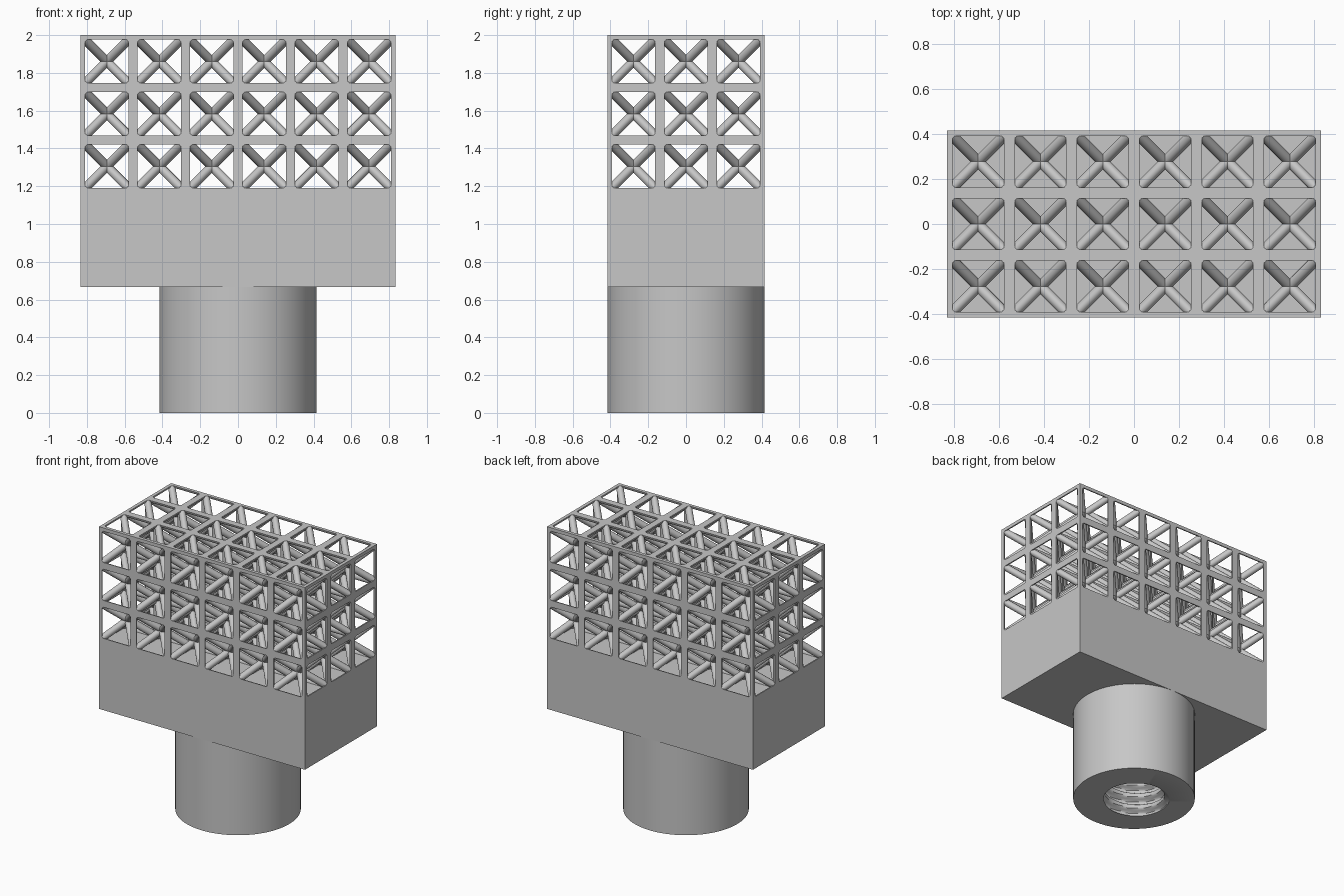
import bpy, bmesh, math
from mathutils import Vector

if "Cube" in bpy.data.objects:
    bpy.data.objects.remove(bpy.data.objects["Cube"], do_unlink=True)

CELL = 5 / 18                        # lattice pitch
COUNT = (6, 3, 3)                    # cells along x, y, z
HALF_X, HALF_Y = 3 * CELL, 1.5 * CELL
FLOOR, TOP, BASE = 2 - 3 * CELL, 2.0, 2 / 3
ORIGIN = Vector((-HALF_X, -HALF_Y, FLOOR))
STRUT = 0.0245

grey = bpy.data.materials.new("light grey")
grey.use_nodes = True
COLOUR = (0.57, 0.57, 0.57, 1)
grey.diffuse_color = COLOUR
grey.node_tree.nodes["Principled BSDF"].inputs["Base Color"].default_value = COLOUR


def finish(bm, name, angle=35):
    bmesh.ops.recalc_face_normals(bm, faces=bm.faces[:])
    mesh = bpy.data.meshes.new(name)
    bm.to_mesh(mesh)
    bm.free()
    mesh.materials.append(grey)
    obj = bpy.data.objects.new(name, mesh)
    bpy.context.collection.objects.link(obj)
    bpy.ops.object.select_all(action='DESELECT')
    obj.select_set(True)
    bpy.context.view_layer.objects.active = obj
    bpy.ops.object.shade_smooth_by_angle(angle=math.radians(angle))
    return obj


def rod(bm, a, b, extra):
    """Round strut from a to b, lengthened at both ends."""
    d = b - a
    matrix = d.to_track_quat('Z', 'Y').to_matrix().to_4x4()
    matrix.translation = (a + b) / 2
    bmesh.ops.create_cone(bm, cap_ends=True, segments=20, radius1=STRUT,
                          radius2=STRUT, depth=d.length + 2 * extra, matrix=matrix)


def clip(bm, point, normal):
    """Trim everything beyond a plane and cap the cut ends."""
    bmesh.ops.bisect_plane(bm, geom=bm.verts[:] + bm.edges[:] + bm.faces[:], dist=1e-5,
                           plane_co=point, plane_no=normal, clear_outer=True)
    bmesh.ops.holes_fill(bm, edges=[e for e in bm.edges if e.is_boundary], sides=0)


def clip_to_box(bm):
    for axis in range(3):
        n = Vector((0, 0, 0))
        n[axis] = 1
        clip(bm, ORIGIN, -n)
        clip(bm, Vector((HALF_X, HALF_Y, TOP)), n)


# Solid lower block
bm = bmesh.new()
bmesh.ops.create_cube(bm, size=1)
for v in bm.verts:
    v.co = Vector((v.co.x * 2 * HALF_X, v.co.y * 2 * HALF_Y,
                   FLOOR if v.co.z > 0 else BASE))
finish(bm, "solid_block")

# Straight lattice bars along every cell edge
bm = bmesh.new()
for axis in range(3):
    u, w = (axis + 1) % 3, (axis + 2) % 3
    for i in range(COUNT[u] + 1):
        for j in range(COUNT[w] + 1):
            a = ORIGIN.copy()
            a[u] += i * CELL
            a[w] += j * CELL
            b = a.copy()
            b[axis] += COUNT[axis] * CELL
            rod(bm, a, b, 0.05)
clip_to_box(bm)
finish(bm, "lattice_bars")

# Diagonal struts crossing at the centre of each cell
bm = bmesh.new()
for i in range(COUNT[0]):
    for j in range(COUNT[1]):
        for k in range(COUNT[2]):
            centre = ORIGIN + Vector((i + 0.5, j + 0.5, k + 0.5)) * CELL
            for sx in (-1, 1):
                for sy in (-1, 1):
                    half = Vector((sx, sy, 1)) * CELL / 2
                    rod(bm, centre - half, centre + half, 1.6 * STRUT)
clip_to_box(bm)
finish(bm, "lattice_diagonals")

# Round socket with a helical thread inside
SEGMENTS, RADIUS, DEPTH, PITCH, STEPS = 64, HALF_Y, 0.6, 0.09, 12
CREST, ROOT = 0.208, 0.245


def thread_radius(z, turn):
    phase = (z / PITCH - turn) % 1
    ramp = min(1, max(0, (abs(phase - 0.5) - 0.12) / 0.22))
    return ROOT + (CREST - ROOT) * ramp


bm = bmesh.new()
rows = round(DEPTH / PITCH * STEPS)
rings = [[(RADIUS, BASE)] * SEGMENTS, [(RADIUS, 0)] * SEGMENTS]
for r in range(rows + 1):
    z = DEPTH * r / rows
    rings.append([(thread_radius(z, s / SEGMENTS), z) for s in range(SEGMENTS)])
verts = []
for ring in rings:
    verts.append([bm.verts.new((rad * math.cos(math.tau * s / SEGMENTS),
                                rad * math.sin(math.tau * s / SEGMENTS), z))
                  for s, (rad, z) in enumerate(ring)])
for lower, upper in zip(verts, verts[1:]):
    for s in range(SEGMENTS):
        t = (s + 1) % SEGMENTS
        bm.faces.new((lower[s], lower[t], upper[t], upper[s]))
bm.faces.new(verts[0])
bm.faces.new(verts[-1])
finish(bm, "threaded_socket")
